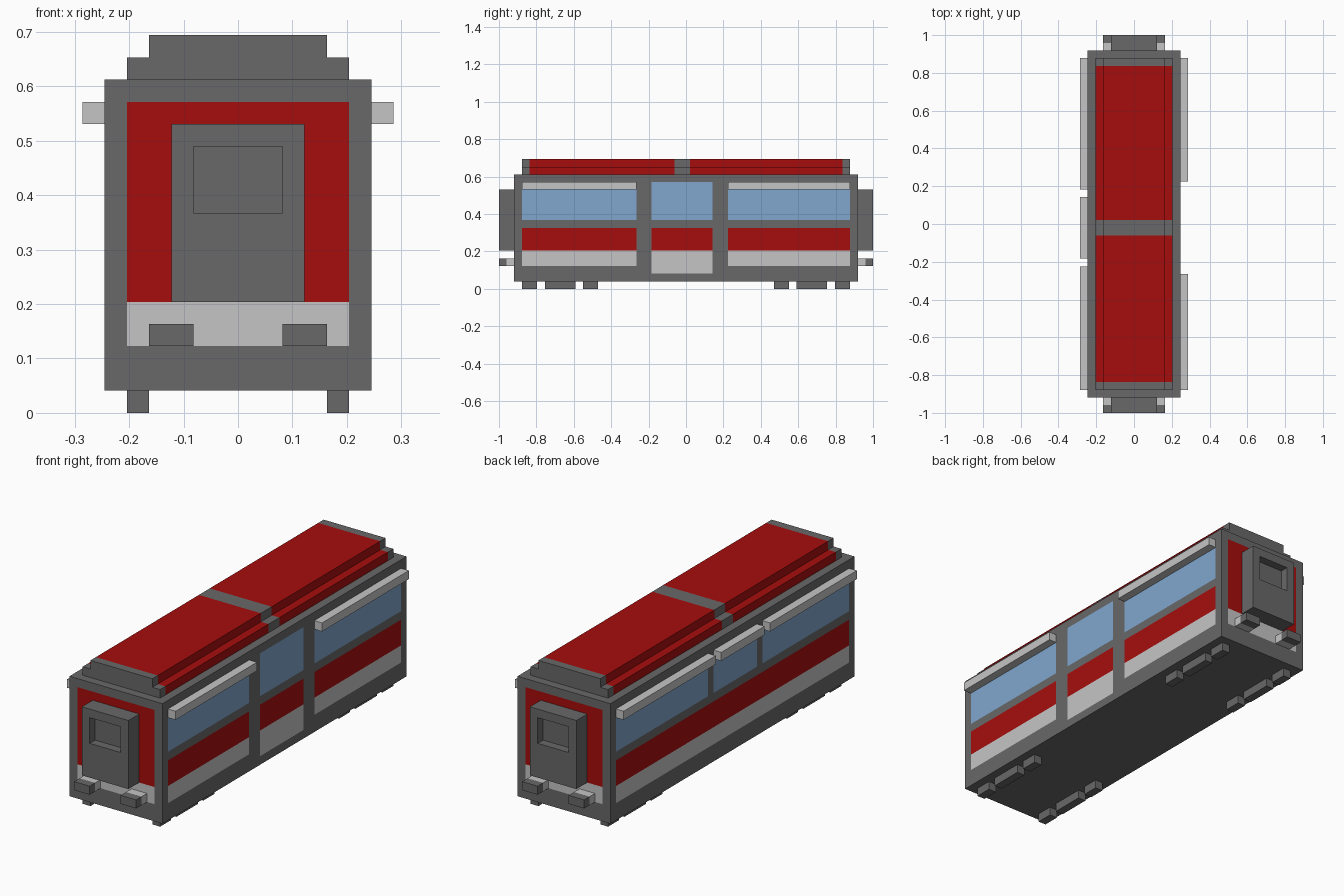
import bpy, bmesh
from mathutils import Vector

if "Cube" in bpy.data.objects:
    bpy.data.objects.remove(bpy.data.objects["Cube"])

U = 2 / 49          # everything sits on a 49-step grid along the length


def P(x, y, z):
    """Grid steps to scene position (y counted from the front end)."""
    return Vector((x * U, y * U - 1, z * U))


def material(name, col):
    m = bpy.data.materials.new(name)
    m.diffuse_color = (*col, 1)
    m.use_nodes = True
    m.node_tree.nodes["Principled BSDF"].inputs["Base Color"].default_value = m.diffuse_color
    return m


MATS = [material("dark grey", (0.14, 0.14, 0.14)),
        material("red", (0.385, 0.004, 0.004)),
        material("light grey", (0.56, 0.56, 0.56)),
        material("window blue", (0.22, 0.38, 0.61))]
GREY, RED, LIGHT, BLUE = range(4)


def finish(bm, name, rule):
    """rule is a colour index, or a function of face centre (grid) and normal."""
    bmesh.ops.recalc_face_normals(bm, faces=bm.faces)
    for f in bm.faces:
        c = f.calc_center_median()
        g = Vector((c.x / U, (c.y + 1) / U, c.z / U))
        f.material_index = rule(g, f.normal) if callable(rule) else rule
    me = bpy.data.meshes.new(name)
    bm.to_mesh(me)
    bm.free()
    for m in MATS:
        me.materials.append(m)
    ob = bpy.data.objects.new(name, me)
    bpy.context.collection.objects.link(ob)
    return ob


def prism(profile, y0, y1):
    """Extrude an x-z profile along y."""
    bm = bmesh.new()
    f = bm.faces.new([bm.verts.new(P(x, y0, z)) for x, z in profile])
    ext = bmesh.ops.extrude_face_region(bm, geom=[f])
    bmesh.ops.translate(bm, vec=(0, (y1 - y0) * U, 0),
                        verts=[v for v in ext["geom"] if isinstance(v, bmesh.types.BMVert)])
    bmesh.ops.recalc_face_normals(bm, faces=bm.faces)
    return bm


def box_bm(x0, x1, y0, y1, z0, z1):
    return prism([(x0, z0), (x1, z0), (x1, z1), (x0, z1)], y0, y1)


def cut(bm, axis, steps):
    for s in steps:
        n = Vector((0, 0, 0))
        n[axis] = 1
        bmesh.ops.bisect_plane(bm, geom=bm.verts[:] + bm.edges[:] + bm.faces[:],
                               plane_co=P(s, s, s), plane_no=n, dist=1e-5)


def box(name, rule, *dims):
    return finish(box_bm(*dims), name, rule)


RIGHT_BAYS = [(3, 18), (20, 28), (30, 46)]      # middle bay is the door
LEFT_BAYS = [(3, 19), (20, 28), (29, 46)]


# Body shell, coloured in panels
def body_colour(c, n):
    if abs(n.y) > 0.5:                            # both ends
        if abs(c.x) < 5 and 3 < c.z < 14:
            return LIGHT if c.z < 5 else RED
    elif abs(n.x) > 0.5:                          # both sides
        right = n.x > 0
        bay = next((b for b in (RIGHT_BAYS if right else LEFT_BAYS) if b[0] < c.y < b[1]), None)
        door = right and bay == (20, 28)
        if bay and 9 < c.z < (14 if door else 13):
            return BLUE
        if bay or (not right and 3 < c.y < 46):   # left stripes run unbroken
            if 5 < c.z < 8:
                return RED
            if (2 if door else 3) < c.z < 5:
                return LIGHT
    return GREY


bm = box_bm(-6, 6, 2, 47, 1, 15)
cut(bm, 0, (-5, 5))
cut(bm, 1, (3, 18, 19, 20, 28, 29, 30, 46))
cut(bm, 2, (2, 3, 5, 8, 9, 13, 14))
finish(bm, "carriage_body", body_colour)

# Stepped roof with two red panels
bm = prism([(-5, 15), (5, 15), (5, 16), (4, 16), (4, 17), (-4, 17), (-4, 16), (-5, 16)], 3, 46)
cut(bm, 1, (4, 23, 25, 45))
finish(bm, "stepped_roof",
       lambda c, n: RED if abs(n.y) < 0.5 and n.z > -0.5
       and (4 < c.y < 23 or 25 < c.y < 45) else GREY)

# Awning rails above the windows
for i, (a, b) in enumerate(LEFT_BAYS):
    box(f"left_rail_{i}", LIGHT, -7, -6, a, b, 13, 14)
for i in (0, 2):
    box(f"right_rail_{i}", LIGHT, 6, 7, *RIGHT_BAYS[i], 13, 14)

# End doors with recessed window, and buffers
for end, y0, y1, out in (("front", 0, 2, -1), ("back", 47, 49, 1)):
    bm = box_bm(-3, 3, y0, y1, 5, 13)
    cut(bm, 0, (-2, 2))
    cut(bm, 2, (9, 12))
    bm.normal_update()
    pane = [f for f in bm.faces if f.normal.y * out > 0.5
            and (f.calc_center_median() - P(0, 0 if out < 0 else 49, 10.5)).length < 0.01]
    ext = bmesh.ops.extrude_discrete_faces(bm, faces=pane)
    bmesh.ops.translate(bm, vec=(0, -out * U, 0), verts=ext["faces"][0].verts[:])
    finish(bm, f"{end}_end_door", GREY)
    tip, stem = ((0, 1), (1, 2)) if out < 0 else ((48, 49), (47, 48))
    for side, x0, x1 in (("left", -4, -2), ("right", 2, 4)):
        box(f"{end}_{side}_buffer_tip", GREY, x0, x1, *tip, 3, 4)
        box(f"{end}_{side}_buffer_stem", LIGHT, x0, x1, *stem, 3, 4)

# Wheel blocks under the floor
for side, x0, x1 in (("left", -5, -4), ("right", 4, 5)):
    for i, (a, b) in enumerate([(3, 5), (6, 10), (11, 13), (36, 38), (39, 43), (44, 46)]):
        box(f"{side}_wheel_block_{i}", GREY, x0, x1, a, b, 0, 1)
